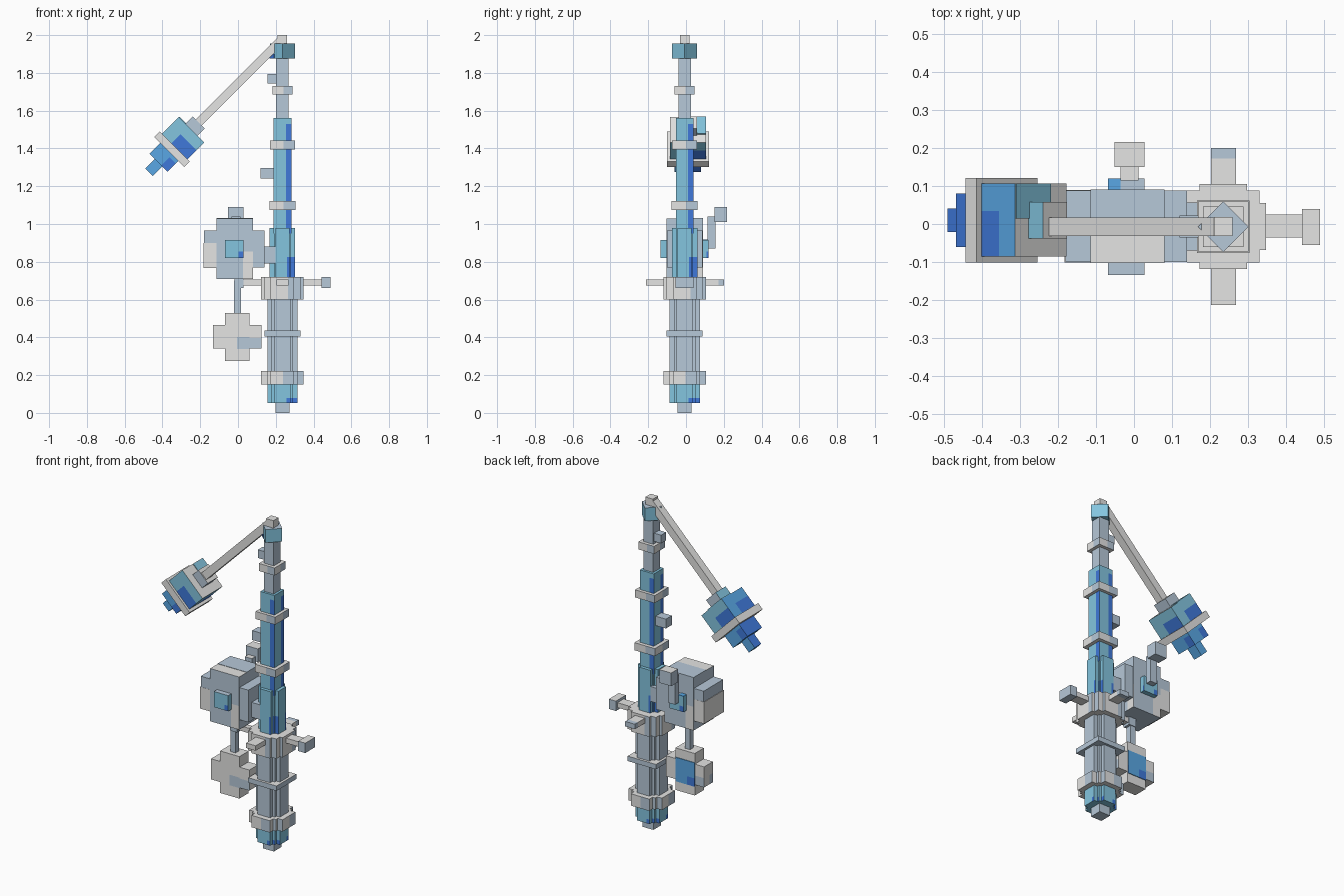
import bpy, bmesh, math
from mathutils import Matrix, Vector

if "Cube" in bpy.data.objects:
    bpy.data.objects.remove(bpy.data.objects["Cube"], do_unlink=True)

# Palette
PALETTE = [
    ("pale_grey", (0.78, 0.78, 0.77)),
    ("blue_grey", (0.47, 0.58, 0.69)),
    ("teal_blue", (0.23, 0.56, 0.74)),
    ("sky_blue", (0.10, 0.39, 0.78)),
    ("royal_blue", (0.05, 0.19, 0.70)),
]
MATS = []
for mat_name, rgb in PALETTE:
    m = bpy.data.materials.new(mat_name)
    m.use_nodes = True
    m.diffuse_color = (*rgb, 1)
    m.node_tree.nodes["Principled BSDF"].inputs["Base Color"].default_value = (*rgb, 1)
    MATS.append(m)
PALE, STEEL, TEAL, SKY, ROYAL = range(5)
CX, CY = 0.235, -0.007          # mast axis
UP = Vector((0, 0, 1))


def box(name, centre, half, mat, top=None, side=None, patch=None, u=0.3, v=(-1, 1), frame=None):
    """Box with optional top and -x side colours and a patch on the right of each side face."""
    bm = bmesh.new()
    bmesh.ops.create_cube(bm, size=2)
    if patch is not None:
        cuts = [(axis, s * u) for axis in (0, 1) for s in (-1, 1)]
        cuts += [(2, z) for z in v if abs(z) < 1]
        for axis, pos in cuts:
            n = Vector((0, 0, 0))
            n[axis] = 1
            bmesh.ops.bisect_plane(bm, geom=bm.verts[:] + bm.edges[:] + bm.faces[:],
                                   plane_co=n * pos, plane_no=n)
    bm.normal_update()
    for f in bm.faces:
        c = f.calc_center_median()
        f.material_index = mat
        if side is not None and f.normal.x < -0.5:
            f.material_index = side
        if abs(f.normal.z) < 0.5:
            if patch is not None and c.dot(UP.cross(f.normal)) > u and v[0] < c.z < v[1]:
                f.material_index = patch
        elif f.normal.z > 0 and top is not None:
            f.material_index = top
    placed = Matrix.Translation(centre) @ Matrix.Diagonal((*half, 1))
    bm.transform(frame @ placed if frame else placed)
    me = bpy.data.meshes.new(name)
    bm.to_mesh(me)
    bm.free()
    for m in MATS:
        me.materials.append(m)
    ob = bpy.data.objects.new(name, me)
    bpy.context.collection.objects.link(ob)


def span(name, x, y, z, mat, **kw):
    """Box given by its extents."""
    box(name, [(a + b) / 2 for a, b in (x, y, z)],
        [(b - a) / 2 for a, b in (x, y, z)], mat, **kw)


def mast(name, r, z0, z1, mat, ry=None, **kw):
    """Box centred on the mast axis."""
    box(name, (CX, CY, (z0 + z1) / 2), (r, ry or r, (z1 - z0) / 2), mat, **kw)


def mast_cross(name, r, w, core, z0, z1, mat, **kw):
    """Cross-shaped mast section with a square core."""
    mast(name + "_wide", r, z0, z1, mat, ry=w, **kw)
    mast(name + "_deep", w, z0, z1, mat, ry=r, **kw)
    mast(name + "_core", core, z0, z1, mat, **kw)


# Mast, from the foot up
mast("foot", 0.037, 0, 0.06, STEEL)
mast_cross("base", 0.08, 0.042, 0.057, 0.053, 0.16, TEAL, patch=ROYAL, u=0.5, v=(-1, -0.5))
mast_cross("base_collar", 0.112, 0.062, 0.08, 0.15, 0.222, PALE, patch=STEEL, u=0.05)
mast_cross("lower_mast", 0.08, 0.042, 0.057, 0.2, 0.65, STEEL)
mast("lower_ring", 0.095, 0.405, 0.435, STEEL, top=PALE)
mast_cross("arm_collar", 0.112, 0.062, 0.095, 0.6, 0.72, PALE, patch=STEEL, u=0.5)
mast_cross("middle_mast", 0.067, 0.037, 0.045, 0.7, 0.98, TEAL, patch=ROYAL, u=0.65, v=(-1, -0.1))
mast("upper_mast", 0.047, 0.95, 1.56, TEAL, patch=ROYAL, u=0.4, v=(-1, 0.9))
mast("top_mast", 0.033, 1.5, 1.9, STEEL)
for i, (r, z) in enumerate([(0.069, 1.098), (0.066, 1.418), (0.053, 1.708)]):
    mast("mast_ring_%d" % (i + 1), r, z - 0.023, z + 0.023, PALE, patch=STEEL, u=0.1)
turn = Matrix.Translation((CX, CY, 0)) @ Matrix.Rotation(math.radians(45), 4, "Z")
box("mast_head", (0, 0, 1.915), (0.047, 0.047, 0.04), TEAL, top=STEEL, frame=turn)
box("mast_head_mark", (-0.047, 0.03, 1.887), (0.002, 0.017, 0.012), ROYAL, frame=turn)
mast("mast_tip", 0.025, 1.95, 2.0, PALE)

# Small lugs on the mast
span("upper_lug", (0.155, 0.21), (-0.03, 0.017), (1.745, 1.795), STEEL)
span("lower_lug", (0.12, 0.2), (-0.035, 0.022), (1.24, 1.297), STEEL)

# Side arms on the collar
span("side_arm", (0.33, 0.45), (-0.035, 0.025), (0.675, 0.705), PALE)
span("side_arm_end", (0.443, 0.49), (-0.055, 0.04), (0.66, 0.72), STEEL, top=PALE)
span("front_arm", (0.203, 0.268), (-0.213, -0.1), (0.675, 0.705), PALE)
span("back_arm", (0.203, 0.268), (0.09, 0.172), (0.675, 0.705), PALE)
span("back_arm_end", (0.203, 0.268), (0.172, 0.2), (0.675, 0.705), STEEL)

# Large side housing
span("housing_wings", (-0.18, 0.14), (-0.1, 0.088), (0.77, 0.965), STEEL)
span("housing_left_panel", (-0.183, -0.115), (-0.101, 0.089), (0.768, 0.9), PALE)
span("housing_body", (-0.115, 0.08), (-0.103, 0.091), (0.71, 1.03), STEEL, top=PALE,
     patch=PALE, u=0.45, v=(-1, -0.1))
span("housing_top_panel", (-0.115, 0.08), (-0.03, 0.091), (1.027, 1.032), STEEL)
span("housing_link", (0.12, 0.21), (-0.07, 0.056), (0.79, 0.88), STEEL)
span("front_button", (-0.068, 0.028), (-0.134, -0.09), (0.82, 0.915), TEAL,
     top=STEEL, patch=ROYAL, u=0.45, v=(-1, -0.3))
span("back_button", (-0.068, 0.028), (0.08, 0.12), (0.82, 0.915), TEAL,
     top=STEEL, patch=ROYAL, u=0.45, v=(-1, -0.3))
span("back_button_mark", (-0.068, -0.035), (0.091, 0.12), (0.912, 0.917), SKY)
span("back_post", (-0.035, 0.012), (0.115, 0.155), (0.87, 1.04), STEEL, top=PALE)
span("back_post_head", (-0.052, 0.028), (0.15, 0.216), (1.01, 1.09), STEEL, top=PALE)

# Hanging weight with its stem and pipe
span("pipe", (0.0, 0.14), (-0.047, -0.012), (0.675, 0.705), PALE)
span("pipe_elbow", (-0.018, 0.03), (-0.052, -0.006), (0.66, 0.715), STEEL)
span("stem", (-0.02, 0.015), (-0.045, -0.01), (0.5, 0.7), STEEL)
span("weight_wings", (-0.132, 0.125), (-0.07, 0.015), (0.34, 0.465), PALE,
     patch=STEEL, u=0.2, v=(-1, -0.1))
span("weight_body", (-0.07, 0.06), (-0.072, 0.016), (0.275, 0.53), PALE,
     patch=STEEL, u=0.0, v=(-0.5, 0.0))
span("weight_back_panel", (-0.07, 0.057), (0.015, 0.02), (0.33, 0.475), SKY,
     patch=ROYAL, u=0.2, v=(-1, -0.3))

# Slanted boom and the head at its end, built along the boom's own axis
tilt = Matrix.Translation((CX, 0, 1.98)) @ Matrix.Rotation(math.radians(45), 4, "Y")
HEAD_Y = 0.01


def boom_part(name, s0, s1, rx, ry, mat, y=HEAD_Y, **kw):
    box(name, (0, y, -(s0 + s1) / 2), (rx, ry, (s1 - s0) / 2), mat, frame=tilt, **kw)


boom_part("boom", 0.0, 0.65, 0.023, 0.024, PALE, y=CY)
boom_part("head_neck", 0.626, 0.69, 0.045, 0.048, STEEL, side=TEAL, top=PALE)
boom_part("head_body", 0.68, 0.81, 0.096, 0.096, TEAL, side=SKY, top=PALE,
          patch=ROYAL, u=-0.25, v=(-1, 0.1))
box("head_top_panel", (-0.03, 0.06, -0.679), (0.064, 0.046, 0.003), TEAL, frame=tilt)
boom_part("head_flange", 0.805, 0.847, 0.113, 0.111, PALE)
boom_part("head_nose", 0.84, 0.927, 0.068, 0.07, SKY, side=ROYAL,
          patch=ROYAL, u=0.3, v=(-1, 0.4))
boom_part("head_tip", 0.92, 0.998, 0.028, 0.031, SKY, side=ROYAL)
